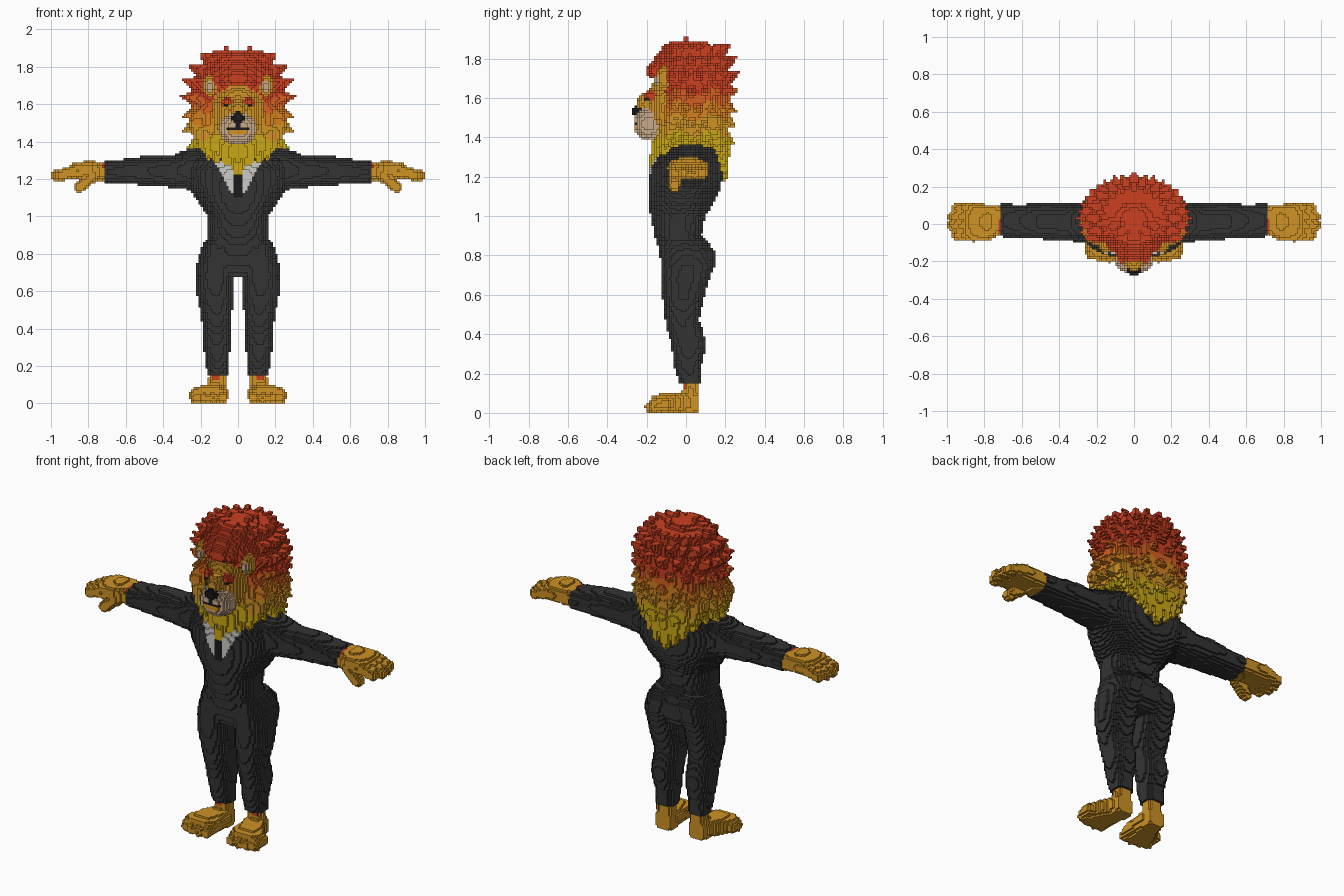
import bpy
import math
from mathutils import Vector

STEP = 0.0125
SIDED = {"hand", "foot", "sleeve", "trouser_leg", "ear", "eye"}
COLOURS = {
    "suit_charcoal": (.034, .034, .034), "black": (.01, .01, .01),
    "shirt_white": (.6, .6, .57), "fur_gold": (.62, .29, .018),
    "mane_red": (.6, .05, .015), "mane_vermilion": (.66, .115, .014),
    "mane_orange": (.66, .21, .013), "mane_yellow": (.6, .39, .008),
    "muzzle_beige": (.58, .4, .25),
}

cube = bpy.data.objects.get("Cube")
if cube:
    bpy.data.objects.remove(cube)

cells = {}  # grid index -> (part, colour); only the +x half is filled, then mirrored


def fill(part, colour, low, high, inside):
    """Fill every small block whose centre lies inside the shape."""
    ranges = [range(math.floor(a / STEP), math.ceil(b / STEP) + 1) for a, b in zip(low, high)]
    for i in ranges[0]:
        if i < 0:
            continue
        for j in ranges[1]:
            for k in ranges[2]:
                if k < 0:
                    continue
                p = ((i + .5) * STEP, (j + .5) * STEP, (k + .5) * STEP)
                if inside(p):
                    cells[i, j, k] = (part, colour(*p) if callable(colour) else colour)


def loft(part, colour, axis, stations, power=2.3):
    """Rounded sections (position, centre u, centre v, radius u, radius v) along an axis."""
    iu, iv = [a for a in range(3) if a != axis]

    def section(t):
        for s, e in zip(stations, stations[1:]):
            if s[0] <= t <= e[0]:
                f = (t - s[0]) / (e[0] - s[0])
                return [a + (b - a) * f for a, b in zip(s[1:], e[1:])]

    def inside(p):
        s = section(p[axis])
        if not s:
            return False
        return abs((p[iu] - s[0]) / s[2]) ** power + abs((p[iv] - s[1]) / s[3]) ** power <= 1

    low, high = [0] * 3, [0] * 3
    low[axis], high[axis] = stations[0][0], stations[-1][0]
    for index, c, r in ((iu, 1, 3), (iv, 2, 4)):
        low[index] = min(s[c] - s[r] for s in stations)
        high[index] = max(s[c] + s[r] for s in stations)
    fill(part, colour, low, high, inside)


def ball(part, colour, centre, radii, power=2):
    fill(part, colour, [c - r for c, r in zip(centre, radii)],
         [c + r for c, r in zip(centre, radii)],
         lambda p: sum(abs((a - c) / r) ** power for a, c, r in zip(p, centre, radii)) <= 1)


def tuft(part, colour, start, end, r0, r1):
    """Tapered capsule, used for hair locks, fingers and toes."""
    a, b = Vector(start), Vector(end)
    d = b - a

    def inside(p):
        q = Vector(p) - a
        t = min(1, max(0, q.dot(d) / d.length_squared))
        return (q - d * t).length <= r0 + (r1 - r0) * t

    r = max(r0, r1)
    fill(part, colour, [min(u, v) - r for u, v in zip(a, b)],
         [max(u, v) + r for u, v in zip(a, b)], inside)


# Colour rules
def jacket_colour(x, y, z):
    if y < -.08 and 1.1 < z < 1.3 and x < .02 + (z - 1.1) * .55:
        return "black" if x < .026 else "shirt_white"
    return "suit_charcoal"


def mane_colour(x, y, z):
    h = z + .02 * math.sin(9 * math.atan2(y, x))
    for limit, name in ((1.63, "mane_red"), (1.57, "mane_vermilion"),
                        (1.5, "mane_orange"), (1.42, "fur_gold")):
        if h > limit:
            return name
    return "mane_yellow"


def muzzle_colour(x, y, z):
    if y < -.2 and x < .045 and 1.435 < z < 1.465:
        return "fur_gold"
    if y < -.2 and (x < .065 and 1.465 < z < 1.477 or x < .01 and z > 1.477):
        return "black"
    return "muzzle_beige"


def cuff_colour(x, y, z):
    return "mane_red" if x < .725 and z > 1.265 and y < .02 else "fur_gold"


def ankle_colour(x, y, z):
    return "mane_red" if z > .13 and y < 0 and x > .1 else "fur_gold"


# Suit: jacket, trouser legs, sleeves
loft("jacket", jacket_colour, 2, [
    (.675, 0, 0, .12, .1), (.75, 0, .01, .19, .135), (.85, 0, -.01, .175, .135),
    (.9, 0, -.04, .165, .12), (1, 0, -.04, .16, .14), (1.08, 0, -.02, .215, .17),
    (1.16, 0, -.005, .265, .185), (1.24, 0, 0, .29, .185), (1.3, 0, .01, .28, .17),
    (1.34, 0, .03, .26, .13), (1.365, 0, .03, .2, .08)])
loft("trouser_leg", "suit_charcoal", 2, [
    (.15, .108, .025, .056, .055), (.22, .11, .01, .062, .065), (.35, .115, .015, .077, .09),
    (.42, .113, -.005, .079, .092), (.47, .115, -.02, .081, .085), (.58, .122, -.015, .098, .105),
    (.68, .122, -.005, .1, .125), (.75, .115, .01, .105, .14), (.82, .1, .01, .1, .14),
    (.88, .08, -.02, .09, .12)])
loft("sleeve", "suit_charcoal", 0, [
    (.15, .01, 1.25, .12, .11), (.27, .01, 1.25, .11, .107), (.36, .01, 1.24, .1, .085),
    (.5, .015, 1.245, .095, .078), (.6, .015, 1.24, .09, .068), (.713, .02, 1.237, .088, .056)])

# Hands: palm, four fingers, thumb
loft("hand", cuff_colour, 0, [
    (.713, .02, 1.237, .08, .05), (.78, .01, 1.247, .095, .05),
    (.86, .01, 1.243, .1, .048), (.9, .01, 1.235, .09, .04)], 2.8)
for y, reach in ((-.06, .95), (-.01, .972), (.04, .968), (.083, .95)):
    tuft("hand", "fur_gold", (.86, y, 1.245), (reach, y, 1.218), .034, .028)
tuft("hand", "fur_gold", (.77, -.05, 1.22), (.85, -.06, 1.155), .034, .03)

# Feet: ankle, sole, toes
loft("foot", ankle_colour, 2, [(0, .11, .02, .05, .045), (.152, .108, .025, .048, .04)])
loft("foot", "fur_gold", 1, [
    (-.175, .157, .042, .09, .04), (-.13, .153, .048, .1, .048), (-.07, .14, .05, .085, .05),
    (0, .115, .055, .06, .055), (.065, .11, .05, .05, .05)], 3)
for x, y in ((.085, -.175), (.135, -.178), (.183, -.172), (.228, -.158)):
    tuft("foot", "fur_gold", (x, y + .05, .045), (x, y, .03), .035, .029)

# Mane core
loft("mane", mane_colour, 2, [
    (1.24, 0, .1, .06, .1), (1.32, 0, .04, .17, .17), (1.42, 0, .03, .22, .18),
    (1.52, 0, .04, .25, .185), (1.62, 0, .05, .255, .18), (1.72, 0, .03, .245, .195),
    (1.8, 0, .02, .2, .17), (1.86, 0, .02, .13, .11), (1.885, 0, .02, .06, .06)], 2)

# Rings of locks around the sides and back
for ring, (z, width, depth, lift) in enumerate((
        (1.42, .265, .2, -.05), (1.49, .29, .215, -.03), (1.56, .295, .215, -.03),
        (1.63, .3, .225, .01), (1.7, .295, .23, .03), (1.77, .26, .22, .04),
        (1.82, .2, .18, .05))):
    for n in range(7):
        angle = math.radians(-32 + n * 20 + 10 * (ring % 2))
        c, s = math.cos(angle), math.sin(angle)
        tuft("mane", mane_colour, (.7 * width * c, .03 + .7 * depth * s, z),
             (width * c, .04 + depth * s, z + lift), .052, .008)

# Crown locks
for x, y, z in ((.065, 0, 1.91), (.165, .02, 1.865), (.05, .1, 1.88), (.1, -.07, 1.875),
                (.03, -.1, 1.865), (.12, .13, 1.85), (.04, .19, 1.83)):
    tuft("mane", mane_colour, (x * .8, y * .8, z - .1), (x, y, z), .055, .01)

# Nape locks
for x, y, z in ((.005, .195, 1.19), (.06, .195, 1.225), (.11, .185, 1.275), (.165, .165, 1.32)):
    tuft("mane", mane_colour, (x * 1.1, y - .03, z + .15), (x, y, z), .06, .014)

# Head, brow and ears
ball("head", "fur_gold", (0, -.05, 1.55), (.15, .15, .2))
ball("head", "fur_gold", (0, -.19, 1.57), (.05, .06, .06))
ball("ear", "fur_gold", (.15, -.115, 1.7), (.042, .035, .06))
ball("ear", "muzzle_beige", (.152, -.145, 1.695), (.022, .015, .036))
ball("eye", "mane_red", (.06, -.175, 1.61), (.032, .035, .026))
ball("eye", "black", (.062, -.195, 1.592), (.012, .018, .01))

# Beard and forelock
for x, z in ((.015, 1.235), (.06, 1.25), (.11, 1.275), (.155, 1.315), (.195, 1.365)):
    y = -.18 + x * .4
    tuft("beard", mane_colour, (x * 1.1, y + .05, z + .13), (x, y, z), .055, .014)
for x, y in ((.02, -.165), (.065, -.145), (.11, -.11)):
    tuft("forelock", mane_colour, (x, y + .1, 1.81), (x, y, 1.735), .075, .04)

# Muzzle and nose
ball("muzzle", muzzle_colour, (0, -.19, 1.47), (.1, .075, .082), 2.3)
ball("nose", "black", (0, -.25, 1.53), (.036, .03, .03))

# Mirror the half
for (i, j, k), (part, colour) in list(cells.items()):
    if part in SIDED:
        cells[i, j, k] = ("left_" + part, colour)
        part = "right_" + part
    cells[-1 - i, j, k] = (part, colour)

# Materials
materials = {}
for name, rgb in COLOURS.items():
    mat = bpy.data.materials.new(name)
    mat.use_nodes = True
    mat.diffuse_color = (*rgb, 1)
    shader = next(n for n in mat.node_tree.nodes if n.type == "BSDF_PRINCIPLED")
    shader.inputs["Base Color"].default_value = (*rgb, 1)
    materials[name] = mat

# Outer block faces, one mesh per part
parts = {}
for cell, (part, colour) in cells.items():
    verts, faces, slots = parts.setdefault(part, ({}, [], []))
    for axis in range(3):
        for side in (0, 1):
            beyond = list(cell)
            beyond[axis] += 2 * side - 1
            if tuple(beyond) in cells:
                continue
            quad = []
            for du, dv in ((0, 0), (1, 0), (1, 1), (0, 1)):
                corner = list(cell)
                corner[axis] += side
                corner[(axis + 1) % 3] += du
                corner[(axis + 2) % 3] += dv
                quad.append(verts.setdefault(tuple(corner), len(verts)))
            faces.append(quad if side else quad[::-1])
            slots.append(colour)

for part, (verts, faces, slots) in parts.items():
    if not faces:
        continue
    mesh = bpy.data.meshes.new(part)
    mesh.from_pydata([[c * STEP for c in v] for v in verts], [], faces)
    used = sorted(set(slots))
    for name in used:
        mesh.materials.append(materials[name])
    mesh.polygons.foreach_set("material_index", [used.index(s) for s in slots])
    mesh.update()
    bpy.context.collection.objects.link(bpy.data.objects.new(part, mesh))
